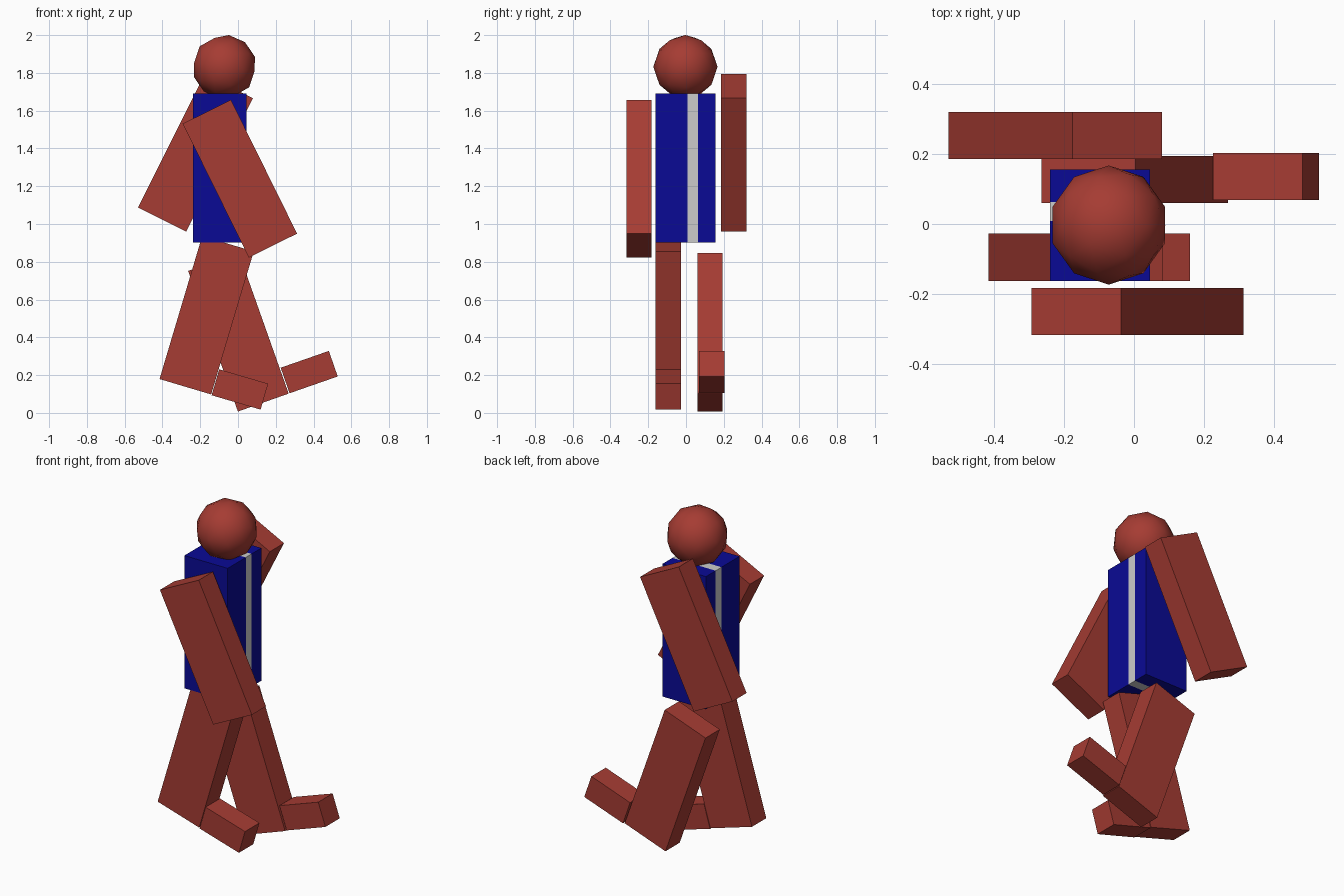
import bpy
from math import radians

if "Cube" in bpy.data.objects:
    bpy.data.objects.remove(bpy.data.objects["Cube"])


def material(name, color):
    m = bpy.data.materials.new(name)
    m.diffuse_color = color
    m.use_nodes = True
    m.node_tree.nodes["Principled BSDF"].inputs["Base Color"].default_value = m.diffuse_color
    return m


RED = material("brick_red", (0.38, 0.045, 0.033, 1))
BLUE = material("deep_blue", (0.003, 0.003, 0.30, 1))


def block(name, x, z, y0, y1, width, height, tilt=0, mat=None):
    """Box centred at (x, z), spanning y0..y1, tilted about the y axis."""
    bpy.ops.mesh.primitive_cube_add(size=1, location=(x, (y0 + y1) / 2, z),
                                    rotation=(0, radians(tilt), 0))
    ob = bpy.context.object
    ob.name = name
    ob.scale = (width, y1 - y0, height)
    if mat:
        ob.data.materials.append(mat)
    return ob


# Torso: two blue slabs with a grey stripe between them
for name, y0, y1, mat in (("torso_front", -0.162, 0.008, BLUE),
                          ("torso_stripe", 0.008, 0.063, None),
                          ("torso_back", 0.063, 0.155, BLUE)):
    block(name, -0.097, 1.296, y0, y1, 0.285, 0.79, 0, mat)

# Arms and legs share one cross-section and length
for name, x, z, y0, y1, tilt in (
        ("front_arm", 0.010, 1.240, -0.316, -0.183, -26.3),
        ("back_arm", -0.225, 1.377, 0.186, 0.319, 26.6),
        ("front_leg", -0.166, 0.517, -0.162, -0.027, 16.6),
        ("back_leg", 0.002, 0.427, 0.060, 0.194, -19.5)):
    block(name, x, z, y0, y1, 0.285, 0.79, tilt, RED)

# Feet
block("front_foot", 0.010, 0.124, -0.162, -0.027, 0.27, 0.143, 16.3, RED)
block("back_foot", 0.377, 0.216, 0.068, 0.203, 0.27, 0.143, -19.2, RED)

# Head: coarse smooth-shaded ball
bpy.ops.mesh.primitive_ico_sphere_add(subdivisions=2, radius=0.17,
                                      location=(-0.072, -0.003, 1.832),
                                      rotation=(0, radians(8), 0))
head = bpy.context.object
head.name = "head"
head.data.materials.append(RED)
bpy.ops.object.shade_smooth()
